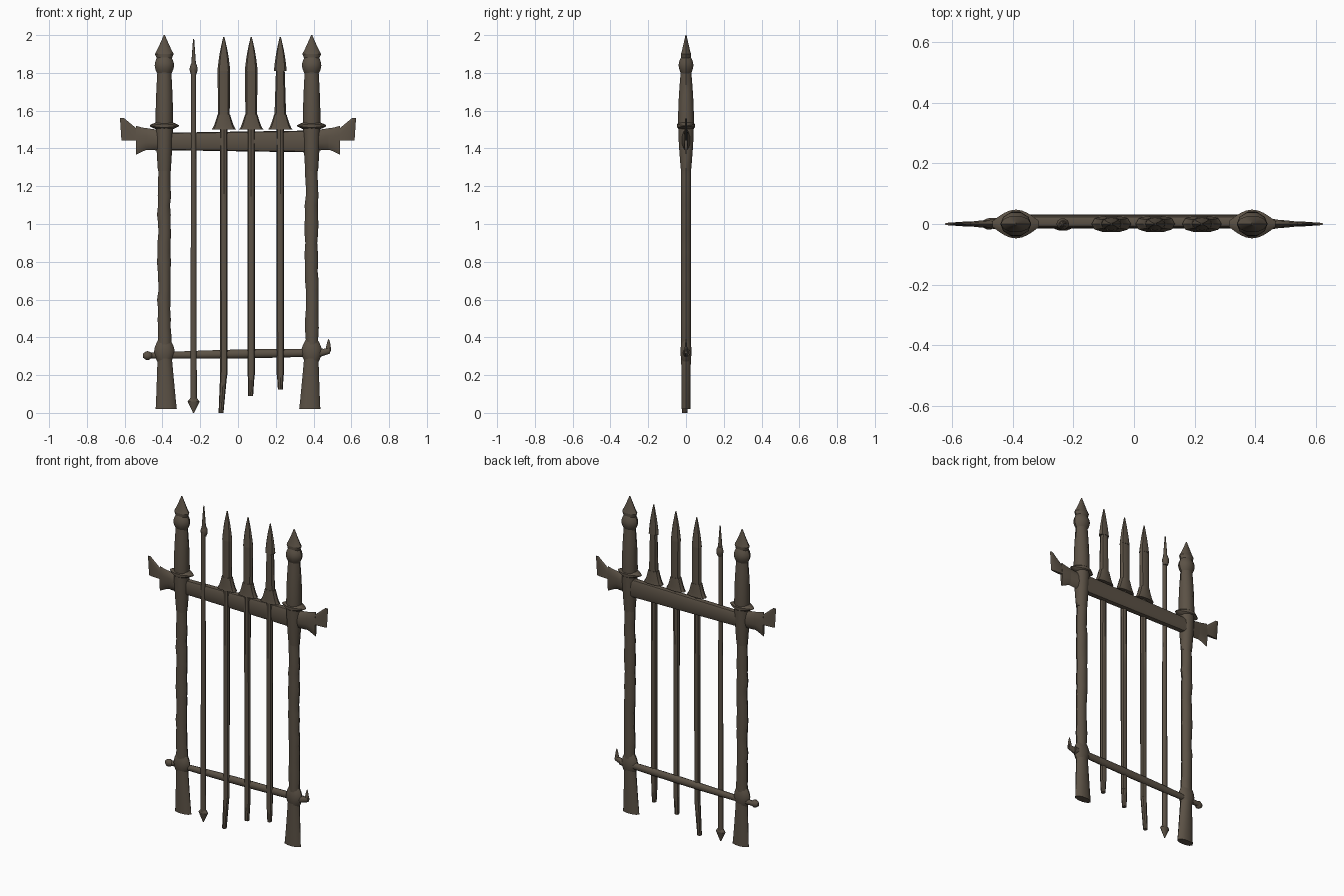
import bpy
import bmesh
import math
import random
from mathutils import Vector

random.seed(4)
cube = bpy.data.objects.get("Cube")
if cube:
    bpy.data.objects.remove(cube, do_unlink=True)

# Dark weathered iron colour
colour = (0.105, 0.083, 0.06, 1)
iron = bpy.data.materials.new("dark_brown_iron")
iron.use_nodes = True
iron.diffuse_color = colour
shader = iron.node_tree.nodes["Principled BSDF"]
shader.inputs["Base Color"].default_value = colour
shader.inputs["Roughness"].default_value = 0.8


def mix(pair, amount):
    return pair[0] + (pair[1] - pair[0]) * amount


def forge(name, start, end, width, depth, bulge=0, swell=0, ease=1,
          rough=0, back=0, steps=8, sides=10, square=1):
    """Draw a bar from start to end (x, z), tapering its half width and
    half depth; bulge and swell fatten the middle of each."""
    upright = abs(end[1] - start[1]) > abs(end[0] - start[0])
    bm = bmesh.new()
    rings = []
    for step in range(steps + 1):
        t = step / steps
        arch = math.sin(math.pi * t)
        half_width = mix(width, t ** ease) + bulge * arch
        half_width += random.uniform(-rough, rough)
        half_depth = mix(depth, t ** ease) + swell * arch
        x = mix((start[0], end[0]), t) + random.uniform(-rough, rough)
        z = mix((start[1], end[1]), t)
        ring = []
        for side in range(sides):
            angle = math.tau * side / sides
            c, s = math.cos(angle), math.sin(angle)
            across = half_width * math.copysign(abs(c) ** square, c)
            y = back + half_depth * math.copysign(abs(s) ** square, s)
            point = (x + across, y, z) if upright else (x, y, z + across)
            ring.append(bm.verts.new(Vector(point)))
        rings.append(ring)
    for low, high in zip(rings, rings[1:]):
        for side in range(sides):
            after = (side + 1) % sides
            bm.faces.new((low[side], low[after], high[after], high[side]))
    bm.faces.new(rings[0])
    bm.faces.new(rings[-1])
    bmesh.ops.recalc_face_normals(bm, faces=bm.faces)
    mesh = bpy.data.meshes.new(name)
    bm.to_mesh(mesh)
    bm.free()
    mesh.materials.append(iron)
    obj = bpy.data.objects.new(name, mesh)
    bpy.context.collection.objects.link(obj)
    bpy.ops.object.select_all(action="DESELECT")
    obj.select_set(True)
    bpy.context.view_layer.objects.active = obj
    bpy.ops.object.shade_smooth_by_angle(angle=math.radians(40))
    return obj


point = (0.003, 0.003)

# Posts, mirrored across the gate
for label, mirror in (("right", -1), ("left", 1)):
    post = mirror * 0.39

    # Flared foot, binding and hand-hammered shaft
    forge(label + "_post_foot", (post - mirror * 0.01, 0.02), (post, 0.36),
          width=(0.056, 0.034), depth=(0.025, 0.027), ease=0.9)
    forge(label + "_post_binding", (post, 0.26), (post, 0.39),
          width=(0.03, 0.03), depth=(0.02, 0.02), bulge=0.024, swell=0.011)
    forge(label + "_post_shaft", (post, 0.35), (post, 1.35),
          width=(0.034, 0.034), depth=(0.027, 0.028), rough=0.003, steps=20)

    # Swollen upper post, knob and spear tip
    forge(label + "_post_upper", (post, 1.28), (post, 1.82),
          width=(0.034, 0.036), depth=(0.028, 0.028), bulge=0.011, swell=0.016)
    forge(label + "_post_knob", (post, 1.79), (post, 1.89),
          width=(0.034, 0.034), depth=(0.024, 0.024), bulge=0.017, swell=0.017)
    forge(label + "_post_tip_base", (post, 1.87), (post, 1.9),
          width=(0.036, 0.05), depth=(0.028, 0.028), steps=2)
    forge(label + "_post_tip", (post, 1.9), (post, 2),
          width=(0.05, 0.003), depth=(0.028, 0.003), ease=0.9)

    # Pointed collar
    forge(label + "_post_collar", (post - 0.077, 1.52), (post + 0.077, 1.52),
          width=point, depth=(0.01, 0.01), bulge=0.025, swell=0.04)

    # Axe head on the rail end: socket, waist, flare and swept tip
    axe = [(mirror * reach, height) for reach, height in
           ((0.37, 1.438), (0.48, 1.45), (0.54, 1.443), (0.615, 1.562))]
    forge(label + "_axe_socket", axe[0], axe[1],
          width=(0.052, 0.057), depth=(0.032, 0.014))
    forge(label + "_axe_flare", axe[1], axe[2],
          width=(0.057, 0.077), depth=(0.014, 0.008), ease=1.3)
    forge(label + "_axe_tip", axe[2], axe[3],
          width=(0.077, 0.01), depth=(0.008, 0.004))

# Upper rail: broad beam set slightly behind the bars
forge("upper_rail", (-0.4, 1.437), (0.4, 1.437), width=(0.046, 0.058),
      depth=(0.023, 0.023), back=0.008, sides=12, square=0.6)

# Lower rail: bindings, knob at one end and hooked claw at the other
forge("lower_rail", (-0.48, 0.303), (0.45, 0.32), width=(0.015, 0.02),
      depth=(0.014, 0.016), bulge=0.006, swell=0.003, back=0.006)
forge("lower_rail_knob", (-0.503, 0.303), (-0.455, 0.303),
      width=(0.01, 0.01), depth=(0.008, 0.008), bulge=0.014, swell=0.012)
forge("lower_rail_hook", (0.43, 0.315), (0.488, 0.33),
      width=(0.02, 0.016), depth=(0.016, 0.01))
forge("lower_rail_hook_tip", (0.478, 0.325), (0.48, 0.39),
      width=(0.014, 0.002), depth=(0.01, 0.002), bulge=0.003)

# Thin arrow bar
arrow = -0.235
forge("arrow_bar_shaft", (arrow, 0.06), (arrow, 1.82),
      width=(0.017, 0.013), depth=(0.014, 0.012), back=-0.008)
forge("arrow_bar_foot", (arrow, 0), (arrow, 0.06),
      width=(0.003, 0.032), depth=(0.003, 0.015), back=-0.008)
forge("arrow_bar_foot_barb", (arrow, 0.06), (arrow, 0.08),
      width=(0.032, 0.016), depth=(0.015, 0.012), back=-0.008, steps=2)
forge("arrow_bar_ring", (arrow, 1.79), (arrow, 1.85),
      width=(0.013, 0.013), depth=(0.012, 0.012), bulge=0.008, swell=0.007)
forge("arrow_bar_tip", (arrow, 1.84), (arrow, 1.98),
      width=(0.013, 0.003), depth=(0.013, 0.003), back=-0.003)

# Spear bars: shaft, tail, flared guard and long blade
for name, bar, tail, lean, waist in (
        ("curved_tail_spear", -0.075, 0, -0.015, 0.033),
        ("middle_spear", 0.07, 0.09, -0.003, 0.033),
        ("barbed_spear", 0.224, 0.125, 0, 0.023)):
    forge(name + "_shaft", (bar, 0.2), (bar, 1.51), width=(0.019, 0.02),
          depth=(0.016, 0.018), back=-0.006, sides=8)
    forge(name + "_tail", (bar + lean, tail), (bar, 0.22), width=(0.013, 0.019),
          depth=(0.014, 0.016), back=-0.006, sides=8)
    forge(name + "_guard", (bar, 1.5), (bar, 1.58), width=(0.065, 0.033),
          depth=(0.028, 0.022), ease=0.7, square=0.8)
    forge(name + "_blade", (bar, 1.57), (bar, 1.82), width=(0.031, waist),
          depth=(0.022, 0.02), sides=8)
    forge(name + "_tip", (bar, 1.81), (bar, 1.99), width=(0.034, 0.003),
          depth=(0.022, 0.003), bulge=0.004, sides=8)
